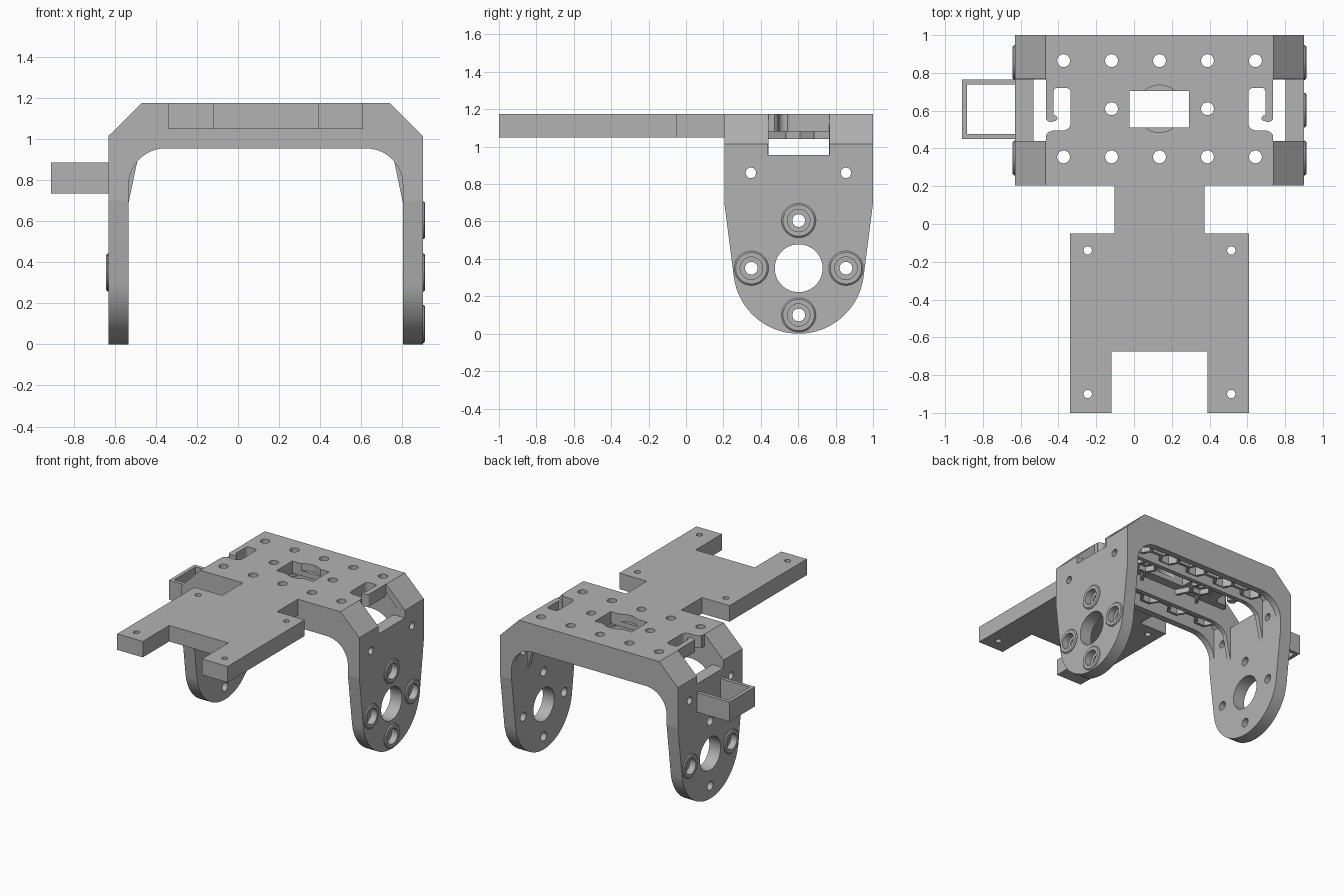
import bpy, bmesh
from math import sin, cos, pi, radians

if "Cube" in bpy.data.objects:
    bpy.data.objects.remove(bpy.data.objects["Cube"])

grey = bpy.data.materials.new("plain grey")
grey.use_nodes = True
grey.diffuse_color = (0.45, 0.45, 0.45, 1)
grey.node_tree.nodes["Principled BSDF"].inputs["Base Color"].default_value = (0.45, 0.45, 0.45, 1)

CX = 0.135      # middle of the bracket in x
CY = 0.6025     # middle of the bracket in y
Y0, Y1 = 0.205, 1.0
TOP = 1.175
WALL = 0.05
PITCH = 0.255   # spacing of the hole grid
parts = []


def finish(bm, name):
    bmesh.ops.recalc_face_normals(bm, faces=bm.faces)
    mesh = bpy.data.meshes.new(name)
    bm.to_mesh(mesh)
    bm.free()
    mesh.materials.append(grey)
    ob = bpy.data.objects.new(name, mesh)
    bpy.context.collection.objects.link(ob)
    parts.append(ob)
    return ob


def prism(name, axis, pts, a, b):
    """Extrude a 2D outline along an axis from a to b."""
    place = {"x": lambda p, d: (d, p[0], p[1]),
             "y": lambda p, d: (p[0], d, p[1]),
             "z": lambda p, d: (p[0], p[1], d)}[axis]
    bm = bmesh.new()
    lo = [bm.verts.new(place(p, a)) for p in pts]
    hi = [bm.verts.new(place(p, b)) for p in pts]
    n = len(pts)
    bm.faces.new(lo)
    bm.faces.new(hi)
    for i in range(n):
        j = (i + 1) % n
        bm.faces.new((lo[i], lo[j], hi[j], hi[i]))
    return finish(bm, name)


def ring(name, axis, c, profile, n=32):
    """Closed band: the (radius, depth) profile swept round a centre."""
    bm = bmesh.new()
    loops = []
    for r, d in profile:
        loop = []
        for i in range(n):
            p, q = c[0] + r * cos(2 * pi * i / n), c[1] + r * sin(2 * pi * i / n)
            loop.append(bm.verts.new((d, p, q) if axis == "x" else (p, q, d)))
        loops.append(loop)
    for k, la in enumerate(loops):
        lb = loops[(k + 1) % len(loops)]
        for i in range(n):
            j = (i + 1) % n
            bm.faces.new((la[i], la[j], lb[j], lb[i]))
    return finish(bm, name)


def arc(c, r, start, end, n=12):
    steps = [radians(start + (end - start) * i / n) for i in range(n + 1)]
    return [(c[0] + r * cos(t), c[1] + r * sin(t)) for t in steps]


def disc(c, r, n=32):
    return arc(c, r, 0, 360 - 360 / n, n - 1)


def box(x0, x1, y0, y1):
    return [(x0, y0), (x1, y0), (x1, y1), (x0, y1)]


def cut(ob, axis, pts, a, b):
    """Subtract a prism and bake the result."""
    tool = prism("cutter", axis, pts, a, b)
    tool.hide_render = True
    parts.remove(tool)
    mod = ob.modifiers.new("cut", "BOOLEAN")
    mod.operation, mod.solver, mod.object = "DIFFERENCE", "EXACT", tool
    dg = bpy.context.evaluated_depsgraph_get()
    mesh = bpy.data.meshes.new_from_object(ob.evaluated_get(dg))
    ob.modifiers.clear()
    ob.data = mesh
    bpy.data.objects.remove(tool)


def arch(outer, inner):
    """Symmetrical arch outline from right-hand halves, bottom to top."""
    flip = lambda pts: [(-u, z) for u, z in pts]
    pts = outer + flip(outer[::-1]) + flip(inner) + inner[::-1]
    return [(CX + u, z) for u, z in pts]


# End walls of the bracket
fillet = ((0.488, 0.775), 0.18)
end_outline = arch([(0.766, 0.7), (0.766, 1.015), (0.604, TOP)],
                   [(0.668, 0.7)] + arc(*fillet, 0, 90))
prism("front_wall", "y", end_outline, Y0, Y0 + WALL)
prism("back_wall", "y", end_outline, Y1 - WALL, Y1)

# Long stiffening ribs with gussets running onto the legs
rib_outline = arch([(0.70, 0.72), (0.70, 1.01), (0.60, 1.12)],
                   [(0.668, 0.69)] + arc(*fillet, 40, 90))
for name, y in (("front_rib", 0.405), ("back_rib", 0.765)):
    prism(name, "y", rib_outline, y, y + 0.035)

# Deck with chamfered shoulders
deck = prism("deck", "y", arch([(0.766, 1.015), (0.604, TOP)],
                               [(0.668, 1.015), (0.604, 1.08)]),
             Y0 + WALL, Y1 - WALL)
cut(deck, "z", disc((CX, 0.61), 0.125, 48), 1.12, 1.3)
cut(deck, "z", box(-0.025, 0.29, 0.51, 0.705), 0.9, 1.3)
hook_slot = (arc((0.495, 0.695), 0.025, 180, 90, 4) + arc((0.543, 0.703), 0.017, 90, 0, 4)
             + [(0.56, 0.575)] + arc((0.555, 0.56), 0.015, 90, 250, 6)
             + arc((0.575, 0.57), 0.03, 270, 340, 4)
             + [(0.62, 0.56), (0.62, 0.47)] + arc((0.56, 0.45), 0.045, 30, 90, 4)
             + arc((0.51, 0.535), 0.04, 270, 180, 5))
for s in (-1, 1):
    cut(deck, "z", box(*sorted((CX + s * 0.602, CX + s * 0.9)), 0.44, 0.767), 0.9, 1.3)
    cut(deck, "z", [(CX + s * u, y) for u, y in hook_slot], 0.9, 1.3)

# Grid of deck holes, each with a hexagonal nut pocket below
rows = [(0.355, (-2, -1, 0, 1, 2), 0.99), (0.61, (-1, 1), 1.04), (0.865, (-2, -1, 0, 1, 2), 0.99)]
for y, columns, low in rows:
    for i in columns:
        x = CX + i * (PITCH - 0.001)
        cut(deck, "z", disc((x, y), 0.034, 24), 0.9, 1.3)
        ring("nut_pocket", "z", (x, y),
             [(0.088, low), (0.088, 1.09), (0.066, 1.09), (0.066, low)], 6)
    # Bars joining the pockets
    if len(columns) == 5:
        for i in columns[:-1]:
            x = CX + i * PITCH
            prism("pocket_bar", "z", box(x + 0.082, x + PITCH - 0.082, y - 0.012, y + 0.012), low, 1.09)
for s in (-1, 1):
    for y, end in ((0.685, 0.77), (0.535, 0.435)):
        for t in (-1, 1):
            x = CX + s * PITCH + t * 0.044
            prism("lattice_bar", "z", [(x - 0.012, y), (x + 0.012, y),
                                       (x + t * 0.05 + 0.012, end), (x + t * 0.05 - 0.012, end)], 1.04, 1.09)

# Legs: tapered plates with round feet and a notch at the top
half = [(0.3975, 0.7), (0.3475, 0.7), (0.3475, 1.015), (0.1635, 1.015), (0.1635, 0.955)]
leg_outline = (arc((CY, 0.35), 0.35, 188, 352, 40)
               + [(CY + u, z) for u, z in half] + [(CY - u, z) for u, z in half[::-1]])
bolts = [(CY - 0.253, 0.35), (CY + 0.253, 0.35), (CY, 0.605), (CY, 0.1)]
for side, s in (("left", 1), ("right", -1)):
    inner, outer = CX + s * 0.668, CX + s * 0.766
    leg = prism(side + "_leg", "x", leg_outline, inner, outer)
    cut(leg, "x", disc((CY, 0.35), 0.128, 48), inner - 0.2, inner + 0.2)
    for c in [(0.347, 0.86), (0.855, 0.86)]:
        cut(leg, "x", disc(c, 0.028, 24), inner - 0.2, inner + 0.2)
    for k, c in enumerate(bolts):
        cut(leg, "x", disc(c, 0.034, 24), inner - 0.2, inner + 0.2)
        if s == 1 or k < 2:
            # Raised collar round a counterbored bolt hole
            cut(leg, "x", disc(c, 0.06), outer - s * 0.04, outer + s * 0.1)
            ring(side + "_bolt_collar", "x", c,
                 [(0.06, outer - s * 0.02), (0.092, outer - s * 0.02), (0.092, outer + s * 0.004),
                  (0.084, outer + s * 0.011), (0.06, outer + s * 0.011)])

# Front mounting plate with neck and fork
fork = [(0.2375, Y0), (0.2375, -0.05), (0.475, -0.05), (0.475, -1), (0.255, -1), (0.255, -0.675)]
plate = prism("mounting_plate", "z", [(CX + u, y) for u, y in fork]
              + [(CX - u, y) for u, y in fork[::-1]], 1.05, TOP)
for x in (CX - 0.38, CX + 0.38):
    for y in (-0.14, -0.9):
        cut(plate, "z", disc((x, y), 0.022, 24), 0.9, 1.3)

# Open cable loop on the right leg
prism("cable_loop", "z", [(-0.62, 0.45), (-0.91, 0.45), (-0.91, 0.765), (-0.62, 0.765),
                          (-0.62, 0.738), (-0.883, 0.738), (-0.883, 0.477), (-0.62, 0.477)], 0.735, 0.887)

# Smooth the round surfaces, keep edges crisp
bpy.ops.object.select_all(action="DESELECT")
for ob in parts:
    ob.select_set(True)
bpy.context.view_layer.objects.active = deck
bpy.ops.object.shade_smooth_by_angle(angle=radians(25))
